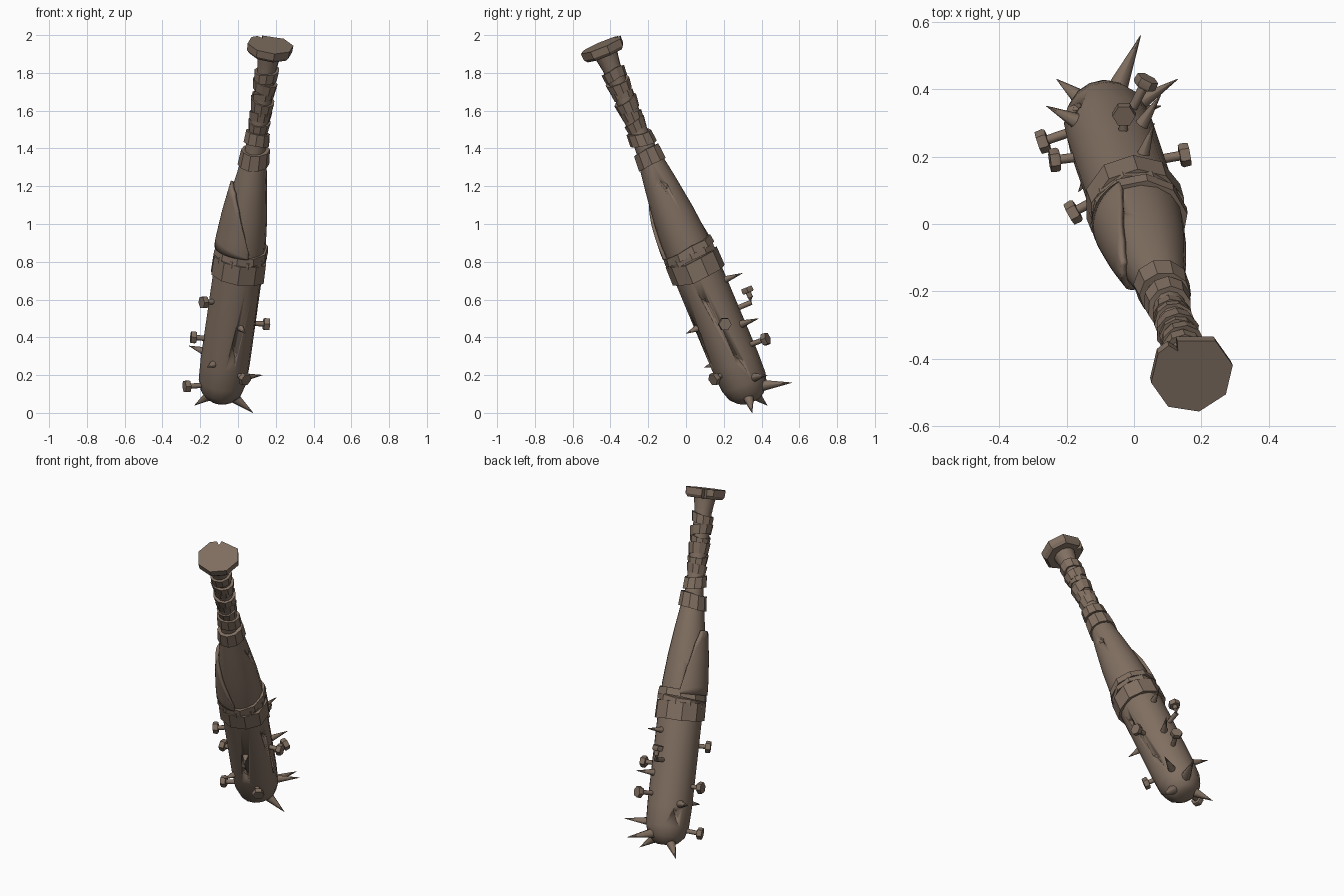
import bpy, bmesh, math, random
from mathutils import Vector, Matrix

if "Cube" in bpy.data.objects:
    bpy.data.objects.remove(bpy.data.objects["Cube"])

random.seed(4)

# Shaft axis: rounded end to knob, with a local frame (x right, y back)
A, B = Vector((-0.10, 0.355, 0.045)), Vector((0.172, -0.445, 1.95))
D = (B - A).normalized()
X = (Vector((1, 0, 0)) - D * D.x).normalized()
Y = D.cross(X)
LENGTH = (B - A).length

wood = bpy.data.materials.new("weathered brown wood")
wood.diffuse_color = (0.22, 0.16, 0.12, 1)
wood.use_nodes = True
wood.node_tree.nodes["Principled BSDF"].inputs["Base Color"].default_value = wood.diffuse_color


def at(angle, r, s):
    """Point at an angle (degrees), radius and distance along the shaft."""
    a = math.radians(angle)
    return A + D * s + (X * math.cos(a) + Y * math.sin(a)) * r


def interp(keys, t):
    for (a, va), (b, vb) in zip(keys, keys[1:]):
        if t <= b:
            return va + (vb - va) * max(0, (t - a) / (b - a))
    return keys[-1][1]


def finish(bm, name, angle=40):
    bmesh.ops.recalc_face_normals(bm, faces=bm.faces)
    me = bpy.data.meshes.new(name)
    bm.to_mesh(me)
    bm.free()
    ob = bpy.data.objects.new(name, me)
    bpy.context.collection.objects.link(ob)
    me.materials.append(wood)
    bpy.ops.object.select_all(action='DESELECT')
    ob.select_set(True)
    bpy.context.view_layer.objects.active = ob
    bpy.ops.object.shade_smooth_by_angle(angle=math.radians(angle))
    return ob


def loft(bm, rings):
    """Skin closed rings of points and cap both ends."""
    vs = [[bm.verts.new(p) for p in ring] for ring in rings]
    n = len(vs[0])
    for a, b in zip(vs, vs[1:]):
        for i in range(n):
            bm.faces.new((a[i], a[(i + 1) % n], b[(i + 1) % n], b[i]))
    bm.faces.new(vs[0][::-1])
    bm.faces.new(vs[-1])


def lathe(name, profile, sides, tilt=0, phase=0, jitter=0, turn=0, angle=40):
    bm = bmesh.new()
    angs = [turn + 360 * i / sides for i in range(sides)]
    wob = [random.uniform(-jitter, jitter) for _ in angs]
    loft(bm, [[at(a, r, s + w + tilt * math.cos(math.radians(a - phase)))
               for a, w in zip(angs, wob)] for s, r in profile])
    return finish(bm, name, angle)


def tube(bm, path, radii, sides):
    """Straight or bent tube through points."""
    rings = []
    for i, (p, r) in enumerate(zip(path, radii)):
        d = (path[min(i + 1, len(path) - 1)] - path[max(i - 1, 0)]).normalized()
        q = d.to_track_quat('Z', 'Y')
        rings.append([p + q @ Vector((r * math.cos(2 * math.pi * k / sides),
                                      r * math.sin(2 * math.pi * k / sides), 0))
                      for k in range(sides)])
    loft(bm, rings)


def foot(p, low=0.0):
    """Nearest point on the shaft axis."""
    return A + D * max(low, (p - A).dot(D))


# Main wooden body with a blunt rounded end
BODY = [(0.02, 0.05), (0.035, 0.075), (0.07, 0.108), (0.13, 0.126), (0.25, 0.131),
        (0.75, 0.130), (0.95, 0.125), (1.10, 0.112), (1.28, 0.088), (1.42, 0.066)]
body = lathe("club_body", BODY, 16)

# Small splits cut into the wood
bm = bmesh.new()
for ang, s, size in [(8, 1.29, 0.05), (10, 0.27, 0.04), (285, 0.36, 0.045),
                     (130, 1.02, 0.035), (140, 0.2, 0.04), (350, 0.62, 0.03)]:
    c = at(ang, interp(BODY, s) + 0.004, s)
    out = (c - foot(c)).normalized()
    side = (D.cross(out) + D * 0.4).normalized()
    lon = side.cross(out)
    m = Matrix((side * 0.016, lon * size, out * 0.02)).transposed().to_4x4()
    bmesh.ops.create_icosphere(bm, subdivisions=1, radius=1, matrix=Matrix.Translation(c) @ m)
cutter = finish(bm, "split_cutter", 10)
cutter.hide_render = True
cutter.hide_set(True)
mod = body.modifiers.new("splits", 'BOOLEAN')
mod.operation, mod.solver, mod.object = 'DIFFERENCE', 'EXACT', cutter

# Raised splintered layer on the left of the taper
EDGE = [(115, 0.93), (125, 1.05), (145, 1.20), (165, 1.27), (190, 1.27),
        (220, 1.24), (245, 1.16), (270, 1.03), (285, 0.93)]
bm = bmesh.new()
grid = []
for ang in range(115, 286, 5):
    top = interp(EDGE, ang)
    ss = [0.9 + (top - 0.9) * k / 8 for k in range(9)]
    grid.append([bm.verts.new(at(ang, interp(BODY, s) + 0.009, s)) for s in ss])
for a, b in zip(grid, grid[1:]):
    for k in range(8):
        bm.faces.new((a[k], b[k], b[k + 1], a[k + 1]))
layer = finish(bm, "splintered_layer")
sol = layer.modifiers.new("thickness", 'SOLIDIFY')
sol.thickness, sol.offset = 0.018, 0
layer.data.transform(Matrix.Identity(4))

# Wide straps around the middle
lathe("lower_strap", [(0.745, 0.125), (0.745, 0.148), (0.85, 0.146), (0.85, 0.125)],
      10, tilt=0.006, phase=200, jitter=0.006, turn=18, angle=25)
lathe("upper_strap", [(0.84, 0.12), (0.84, 0.141), (0.875, 0.141), (0.885, 0.12)],
      10, tilt=0.012, phase=20, jitter=0.008, angle=25)
lathe("strap_edge", [(0.87, 0.12), (0.87, 0.146), (0.912, 0.141), (0.912, 0.12)],
      10, tilt=0.01, phase=60, jitter=0.008, turn=10, angle=25)

# Grip core and overlapping wraps
lathe("grip_core", [(1.38, 0.062), (1.55, 0.05), (1.95, 0.05), (2.05, 0.066)], 12)
WRAPS = [(1.39, 1.475, 0.083, 0.076), (1.51, 1.575, 0.071, 0.066), (1.585, 1.64, 0.052, 0.060),
         (1.645, 1.695, 0.054, 0.061), (1.70, 1.765, 0.057, 0.066), (1.77, 1.81, 0.056, 0.060),
         (1.815, 1.87, 0.060, 0.068), (1.88, 1.935, 0.061, 0.066)]
for i, (s0, s1, r0, r1) in enumerate(WRAPS):
    lathe(f"grip_wrap_{i + 1}", [(s0, r0 - 0.02), (s0, r0), (s1, r1), (s1, r1 - 0.02)], 10,
          tilt=0.012 * (-1) ** i, phase=30 + 25 * i, jitter=0.003, turn=13 * i, angle=30)
lathe("grip_flare", [(1.95, 0.052), (2.0, 0.056), (2.045, 0.068)], 10)

# Eight-sided knob with a chipped notch
outline = [(a, 1.0) for a in range(10, 100, 45)] + [(112, 0.95), (119, 0.7), (126, 0.95)] \
    + [(a, 1.0) for a in range(145, 360, 45)]
bm = bmesh.new()
loft(bm, [[at(a, r * k, s) for a, k in outline]
          for s, r in [(2.028, 0.108), (2.045, 0.122), (LENGTH, 0.124)]])
finish(bm, "knob", 15)

# Thorn spikes: tip position and base radius
SPIKES = [((0.02, 0.56, 0.16), 0.03), ((0.13, 0.43, 0.20), 0.028), ((-0.23, 0.43, 0.04), 0.028),
          ((0.08, 0.35, 0.0), 0.028), ((-0.26, 0.35, 0.355), 0.03), ((-0.165, 0.095, 0.24), 0.028),
          ((0.04, 0.0, 0.42), 0.026), ((0.08, 0.385, 0.50), 0.026), ((0.06, 0.30, 0.74), 0.024)]
for i, (tip, r) in enumerate(SPIKES):
    tip = Vector(tip)
    base = foot(tip, 0.1)
    start = base + (tip - base).normalized() * 0.095
    bm = bmesh.new()
    tube(bm, [start, tip], [r, 0.001], 8)
    finish(bm, f"spike_{i + 1}", 50)

# Nails with six-sided heads: head position, optional bend point and head direction
NAILS = [((0.15, 0.205, 0.47), None), ((0.035, 0.152, 0.18), None), ((0.035, 0.42, 0.39), None),
         ((-0.03, 0.325, 0.65), (-0.03, 0.345, 0.585)), ((-0.18, 0.035, 0.585), None),
         ((-0.235, 0.19, 0.40), None), ((-0.27, 0.245, 0.14), None)]
for i, (head, bend) in enumerate(NAILS):
    head = Vector(head)
    bend = Vector(bend) if bend else None
    near = bend or head
    base = foot(near, 0.12)
    start = base + (near - base).normalized() * 0.08
    path = [start, bend, head] if bend else [start, head]
    if bend:
        path.insert(2, bend.lerp(head, 0.4) + Vector((0, 0.004, 0)))
    d = (path[-1] - path[-2]).normalized()
    bm = bmesh.new()
    tube(bm, path, [0.014] * len(path), 8)
    tube(bm, [head - d * 0.015, head - d * 0.008, head + d * 0.015],
         [0.031, 0.036, 0.034], 6)
    finish(bm, f"nail_{i + 1}", 50)
